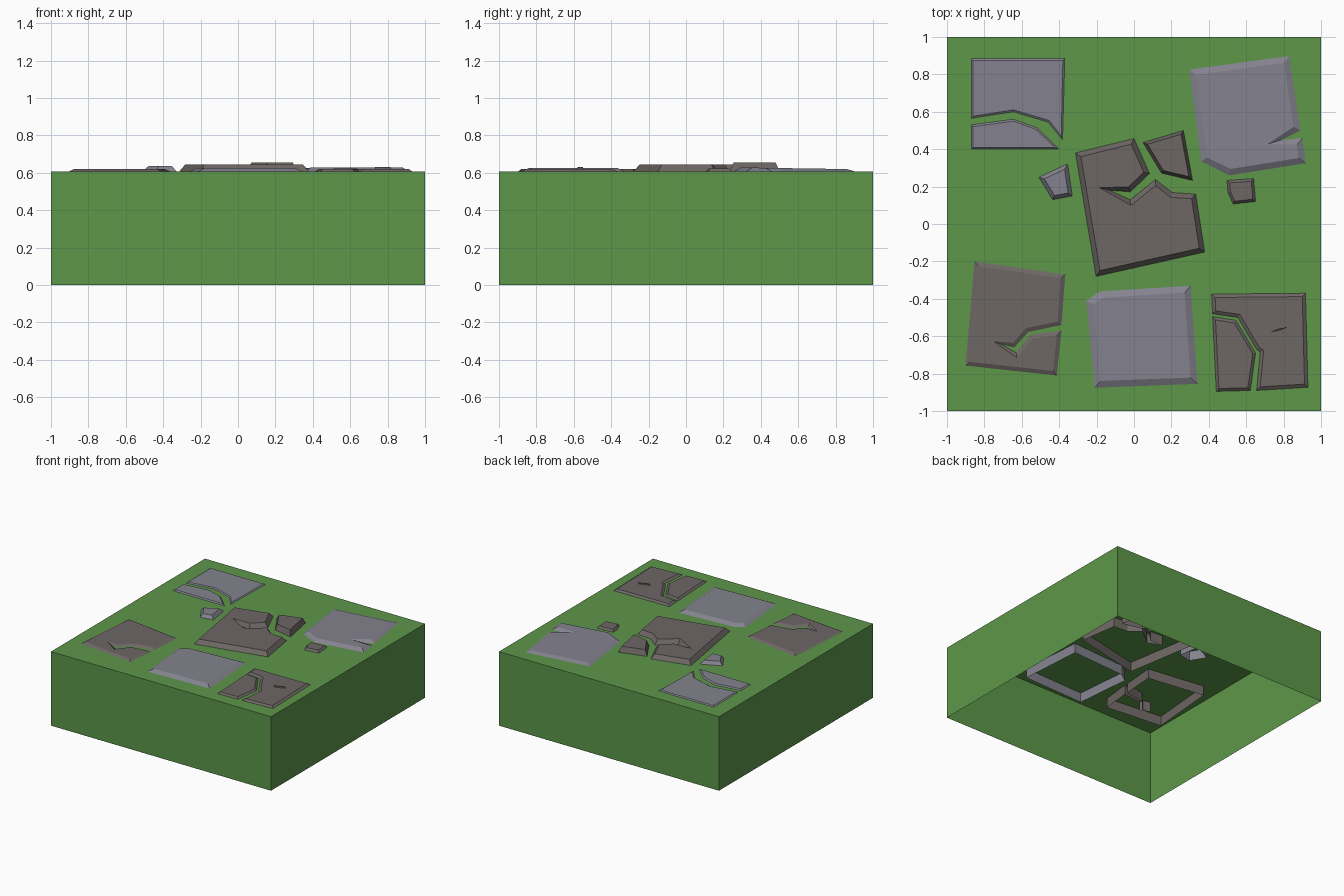
import bpy, bmesh
from mathutils import Vector

if "Cube" in bpy.data.objects:
    bpy.data.objects.remove(bpy.data.objects["Cube"])

TOP = 0.608      # grass level
DEPTH = 0.08     # how far stones sink below the grass


def material(name, rgb):
    m = bpy.data.materials.new(name)
    m.diffuse_color = (*rgb, 1)
    m.use_nodes = True
    m.node_tree.nodes["Principled BSDF"].inputs["Base Color"].default_value = m.diffuse_color
    return m


GRASS = material("grass_green", (0.110, 0.310, 0.068))
BROWN = material("brown_stone", (0.155, 0.136, 0.130))
GREY = material("lilac_grey_stone", (0.230, 0.226, 0.275))


def finish(name, bm, mat):
    me = bpy.data.meshes.new(name)
    bm.to_mesh(me)
    bm.free()
    me.materials.append(mat)
    ob = bpy.data.objects.new(name, me)
    bpy.context.collection.objects.link(ob)
    return ob


def inset(pts, d):
    """Offset a counter-clockwise outline inward with limited mitres."""
    out = []
    for i, p in enumerate(pts):
        a = (p - pts[i - 1]).normalized()
        b = (pts[(i + 1) % len(pts)] - p).normalized()
        n1, n2 = Vector((-a.y, a.x)), Vector((-b.y, b.x))
        m = n1 + n2
        m = m.normalized() if m.length > 1e-4 else -a
        out.append(p + m * d / max(m.dot(n1), 0.45))
    return out


def stone(name, mat, outline, top, bevel, tilt=(0, 0)):
    """Open-bottomed slab: sunken skirt, sloping rim and flat (tilted) top."""
    pts = [Vector(p) for p in outline]
    n = len(pts)
    area = sum(pts[i - 1].cross(pts[i]) for i in range(n))
    if area < 0:
        pts.reverse()
    mid = sum(pts, Vector((0, 0))) / n
    bm = bmesh.new()
    low = [bm.verts.new((*p, TOP - DEPTH)) for p in pts]
    rim = [bm.verts.new((*p, TOP)) for p in pts]
    cap = [bm.verts.new((*q, top + (q - mid).dot(Vector(tilt)))) for q in inset(pts, bevel)]
    for r0, r1 in ((low, rim), (rim, cap)):
        for i in range(n):
            j = (i + 1) % n
            bm.faces.new((r0[i], r0[j], r1[j], r1[i]))
    bm.faces.new(cap)
    return finish(name, bm, mat)


# Grass block, open underneath
bm = bmesh.new()
bmesh.ops.create_cube(bm, size=1)
for v in bm.verts:
    v.co = (v.co.x * 2, v.co.y * 2, (v.co.z + 0.5) * TOP)
bm.faces.ensure_lookup_table()
bmesh.ops.delete(bm, geom=[f for f in bm.faces if f.normal.z < -0.5], context='FACES_ONLY')
finish("grass_block", bm, GRASS)

# Central cracked slab and its broken corner
stone("centre_slab", BROWN, [(-.313, .38), (0, .457), (.083, .27), (-.02, .172), (-.13, .18),
      (-.02, .13), (.115, .238), (.205, .168), (.33, .16), (.378, -.15), (-.203, -.28)], .643, .026)
stone("centre_shard", BROWN, [(.048, .436), (.264, .5), (.313, .233), (.147, .272)], .654, .016)

# Light slabs
stone("back_right_slab", GREY, [(.297, .826), (.83, .898), (.89, .5), (.785, .448), (.9, .46),
      (.917, .325), (.51, .26), (.36, .334)], .625, .033, (0, -.015))
stone("front_slab", GREY, [(-.255, -.41), (-.18, -.36), (.303, -.33), (.34, -.855),
      (-.21, -.875)], .626, .035)
stone("back_left_slab", GREY, [(-.87, .885), (-.37, .885), (-.382, .45), (-.46, .545),
      (-.645, .6), (-.87, .565)], .615, .010)
stone("back_left_slab_piece", GREY, [(-.87, .53), (-.645, .56), (-.52, .515), (-.4, .4),
      (-.87, .4)], .617, .010)

# Brown slabs with cracks
stone("front_left_slab", BROWN, [(-.853, -.2), (-.367, -.27), (-.388, -.54), (-.565, -.577),
      (-.64, -.66), (-.705, -.645), (-.63, -.688), (-.555, -.592), (-.388, -.57),
      (-.413, -.81), (-.9, -.757)], .620, .022)
stone("front_right_slab", BROWN, [(.415, -.375), (.917, -.37), (.93, -.873), (.655, -.89),
      (.675, -.685), (.655, -.67), (.555, -.5), (.42, -.48)], .621, .018)
stone("front_right_slab_piece", BROWN, [(.42, -.495), (.545, -.515), (.65, -.69),
      (.622, -.89), (.44, -.895)], .621, .015)
stone("front_right_ridge", BROWN, [(.728, -.582), (.77, -.572), (.822, -.55), (.765, -.56)], .632, .003)

# Small pebbles
stone("small_grey_stone", GREY, [(-.508, .25), (-.355, .322), (-.33, .15), (-.435, .13)], .635, .020)
stone("small_brown_stone", BROWN, [(.497, .233), (.64, .243), (.65, .12), (.53, .107), (.502, .17)],
      .624, .014)
